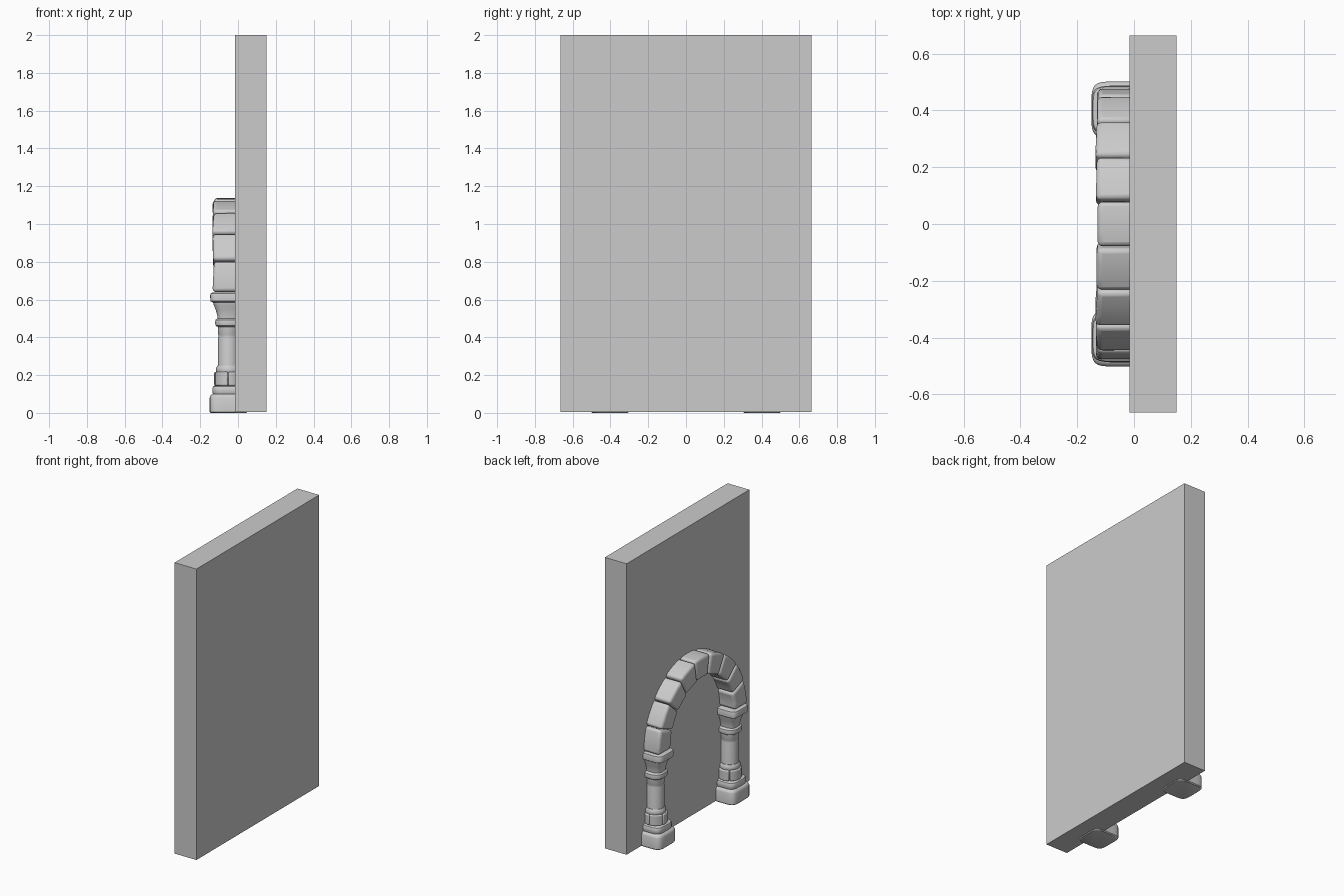
import bpy, bmesh, math, random

if "Cube" in bpy.data.objects:
    bpy.data.objects.remove(bpy.data.objects["Cube"])

random.seed(4)


def finish(name, bm, bevel=0.0, angle=40):
    bmesh.ops.recalc_face_normals(bm, faces=bm.faces[:])
    me = bpy.data.meshes.new(name)
    bm.to_mesh(me)
    bm.free()
    ob = bpy.data.objects.new(name, me)
    bpy.context.collection.objects.link(ob)
    if bevel:
        m = ob.modifiers.new("worn_edges", "BEVEL")
        m.width = bevel
        m.segments = 3
        m.limit_method = "ANGLE"
        m.angle_limit = math.radians(45)
    bpy.ops.object.select_all(action="DESELECT")
    bpy.context.view_layer.objects.active = ob
    ob.select_set(True)
    bpy.ops.object.shade_smooth_by_angle(angle=math.radians(angle))
    return ob


def mirror_y(ob):
    m = ob.modifiers.new("other_side", "MIRROR")
    m.use_axis = (False, True, False)
    m.use_clip = False


def arc_stone(name, place, a0, a1, steps, r0, r1, h0, h1, bevel, jitter=0.0):
    """Curved block between two angles, radii and heights."""
    bm = bmesh.new()
    rings = []
    tilt = [random.uniform(-jitter, jitter) for _ in range(4)]
    for i in range(steps + 1):
        t = i / steps
        a = math.radians(a0 + (a1 - a0) * t)
        ro = r1 + tilt[0] * (1 - t) + tilt[1] * t
        ho = h1 + tilt[2] * (1 - t) + tilt[3] * t
        rings.append([bm.verts.new(place(a, r, h))
                      for r, h in ((r0, h0), (ro, h0), (ro, ho), (r0, ho))])
    for p, q in zip(rings, rings[1:]):
        for k in range(4):
            bm.faces.new((p[k], p[(k + 1) % 4], q[(k + 1) % 4], q[k]))
    bm.faces.new(rings[0])
    bm.faces.new(rings[-1][::-1])
    return finish(name, bm, bevel, 50)


CX, CY = -0.05, 0.402   # column centre


def column_part(name, sections, n=40, power=2.0, sy=1.0):
    """Stack of (z, radius) outlines; a higher power gives a squarer plan."""
    bm = bmesh.new()
    rings = []
    for z, r in sections:
        ring = []
        for i in range(n):
            a = 2 * math.pi * (i + 0.5) / n
            c, s = math.cos(a), math.sin(a)
            x = math.copysign(abs(c) ** (2 / power), c) * r
            y = math.copysign(abs(s) ** (2 / power), s) * r * sy
            ring.append(bm.verts.new((CX + x, CY + y, z)))
        rings.append(ring)
    for p, q in zip(rings, rings[1:]):
        for i in range(n):
            j = (i + 1) % n
            bm.faces.new((p[i], p[j], q[j], q[i]))
    bm.faces.new(rings[0][::-1])
    bm.faces.new(rings[-1])
    ob = finish(name, bm)
    mirror_y(ob)
    return ob


# Wall slab
bm = bmesh.new()
bmesh.ops.create_cube(bm, size=1)
for v in bm.verts:
    v.co = (0.0675 + v.co.x * 0.165, v.co.y * 1.33, 1.0025 + v.co.z * 1.995)
finish("wall", bm)

# Column base slabs
column_part("base_slab", [(0, .094), (.006, .1), (.08, .1), (.093, .095), (.1, .084)], power=5)
column_part("base_step", [(.095, .08), (.105, .086), (.13, .086), (.14, .082), (.146, .07)], power=4)

# Ring of small stones above the base
for k in range(5):
    ob = arc_stone("base_ring_stone",
                   lambda a, r, h: (CX + r * math.cos(a), CY + r * math.sin(a), h),
                   k * 72 + 21, k * 72 + 91.5, 6, .035, .076, .144, .217, .008, .001)
    mirror_y(ob)
column_part("lower_collar", [(.21, .062), (.219, .067), (.238, .066), (.25, .058)])

# Shaft, neck ring and flared head
column_part("shaft", [(.24, .057), (.25, .055), (.4, .055), (.408, .053), (.415, .056), (.47, .057)])
column_part("neck_ring", [(.455, .058), (.463, .069), (.478, .072), (.493, .069), (.501, .058)], power=2.5)
column_part("flared_head", [(.49, .058), (.515, .06), (.545, .068), (.57, .078), (.588, .083), (.597, .083)],
            power=3, sy=.86)
column_part("capital_slab", [(.585, .085), (.592, .096), (.622, .098), (.633, .094), (.637, .085)],
            power=5, sy=.86)

# Arch of nine worn stones
SPRING = 0.638


def arch_point(a, r, h):
    return (h, r * 0.965 * math.cos(a), SPRING + r * math.sin(a))


for k in range(9):
    arc_stone("arch_stone", arch_point, k * 20 + .3, k * 20 + 19.7, 3,
              .357, .497, .0, -.132, .018, .005)
